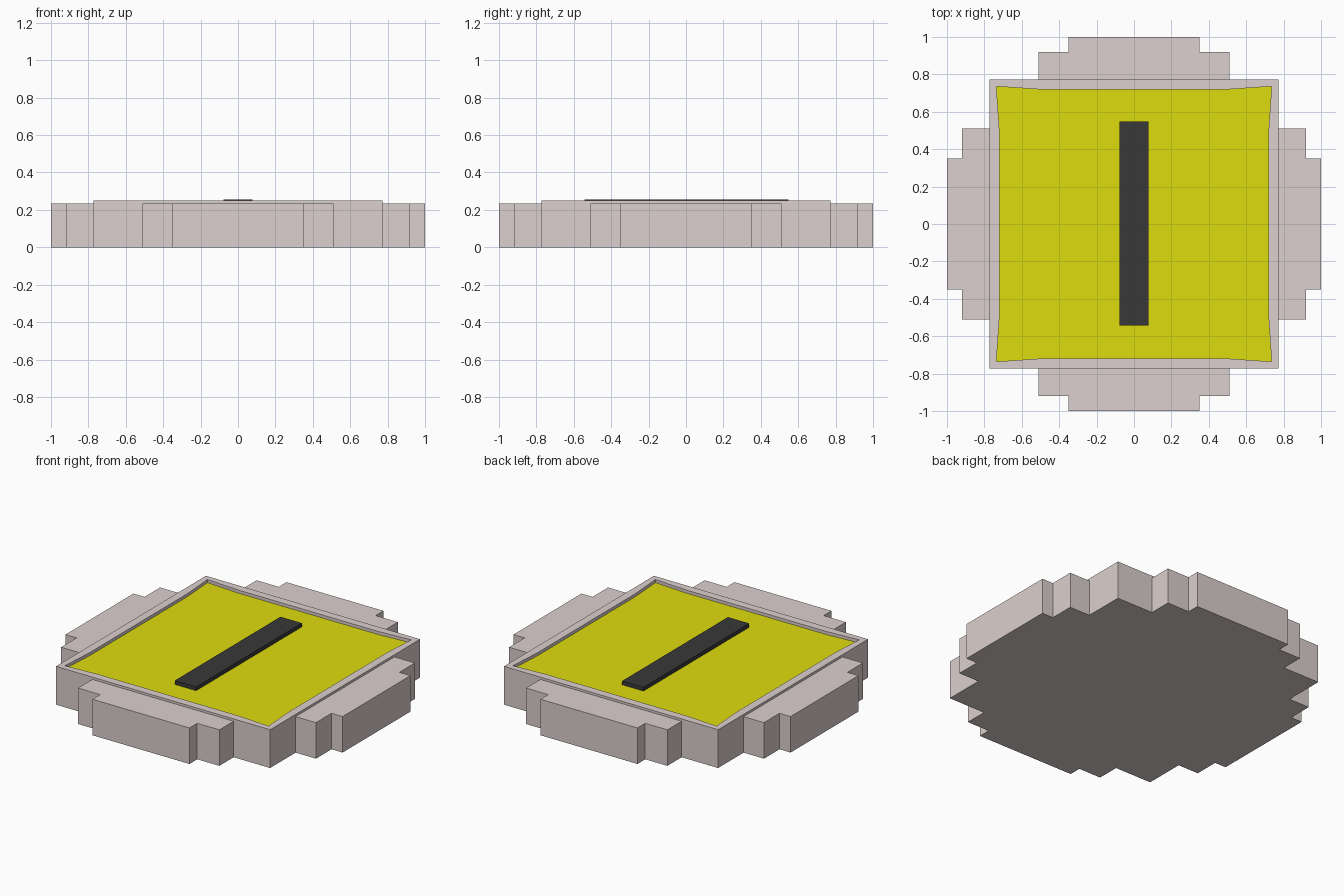
import bpy, bmesh
from mathutils import Vector

if "Cube" in bpy.data.objects:
    bpy.data.objects.remove(bpy.data.objects["Cube"])

SQ, TAB_TOP, RIM_TOP, PANEL_Z = 0.773, 0.235, 0.25, 0.23


def material(name, rgb):
    m = bpy.data.materials.new(name)
    m.diffuse_color = (*rgb, 1)
    m.use_nodes = True
    m.node_tree.nodes["Principled BSDF"].inputs["Base Color"].default_value = m.diffuse_color
    return m


def finish(bm, name, mats):
    bmesh.ops.recalc_face_normals(bm, faces=bm.faces)
    me = bpy.data.meshes.new(name)
    bm.to_mesh(me)
    bm.free()
    for m in mats:
        me.materials.append(m)
    ob = bpy.data.objects.new(name, me)
    bpy.context.collection.objects.link(ob)
    return ob


stone = material("pale_stone", (0.71, 0.63, 0.62))
yellow = material("yellow", (0.73, 0.72, 0.004))
dark = material("dark_grey", (0.04, 0.04, 0.04))

# Stepped outline: one side's profile, turned round four times
side = [(SQ, -SQ), (SQ, -0.51), (0.92, -0.51), (0.92, -0.35), (1, -0.35),
        (1, 0.35), (0.92, 0.35), (0.92, 0.51), (SQ, 0.51)]
outline = []
for _ in range(4):
    outline += side
    side = [(-y, x) for x, y in side]

# Body: outline raised to tab height
bm = bmesh.new()
low = [bm.verts.new((x, y, 0)) for x, y in outline]
top = [bm.verts.new((x, y, TAB_TOP)) for x, y in outline]
bm.faces.new(low[::-1])
centre = bm.faces.new(top)
n = len(outline)
for i in range(n):
    j = (i + 1) % n
    bm.faces.new((low[i], low[j], top[j], top[i]))

# Cut the four tab tops away from the central square
for k in range(0, n, 9):
    a, b = top[k + 1], top[k + 8]
    f = next(f for f in a.link_faces if b in f.verts)
    new, _ = bmesh.utils.face_split(f, a, b)
centre = min((f for f in bm.faces if f.normal.z >= 0
              and all(abs(v.co.z - TAB_TOP) < 1e-5 for v in f.verts)),
             key=lambda f: f.calc_center_median().length)

# Raised square rim with a sunken yellow panel
geom = bmesh.ops.extrude_discrete_faces(bm, faces=[centre])
centre = geom["faces"][0]
for v in centre.verts:
    v.co.z = RIM_TOP
bmesh.ops.inset_individual(bm, faces=[centre], thickness=SQ - 0.72)
centre = bmesh.ops.extrude_discrete_faces(bm, faces=[centre])["faces"][0]
for v in centre.verts:
    v.co.z = PANEL_Z
centre.material_index = 1
finish(bm, "button_body", [stone, yellow])

# Dark bar lying on the panel
bm = bmesh.new()
bmesh.ops.create_cube(bm, size=1)
bmesh.ops.scale(bm, vec=Vector((0.154, 1.09, 0.025)), verts=bm.verts)
bmesh.ops.translate(bm, vec=Vector((0, 0.003, PANEL_Z + 0.0125)), verts=bm.verts)
finish(bm, "centre_bar", [dark])
